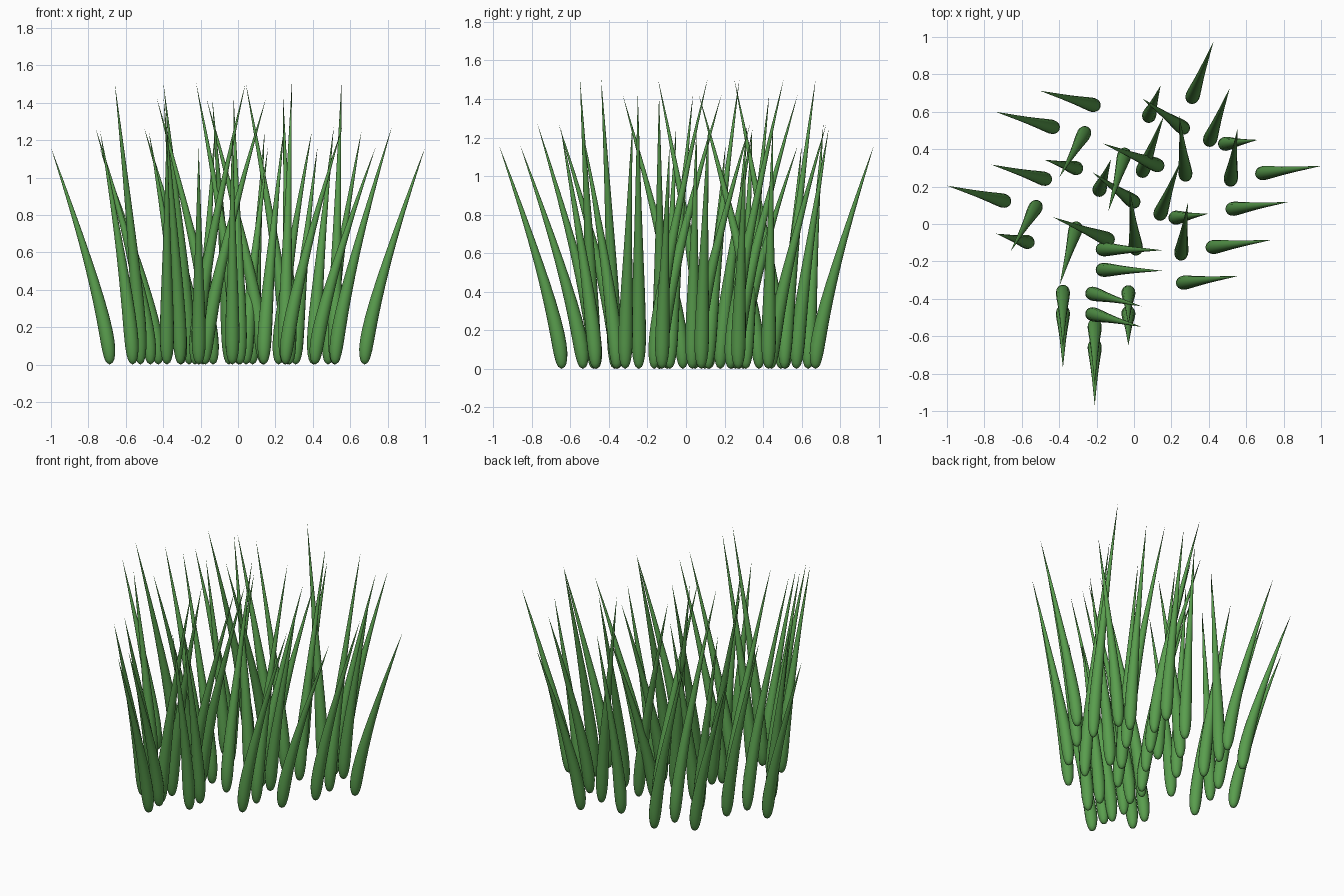
import bpy, bmesh
from math import cos, sin, pi, radians
from mathutils import Vector, Matrix

if "Cube" in bpy.data.objects:
    bpy.data.objects.remove(bpy.data.objects["Cube"])

SIDES = 16
green = bpy.data.materials.new("grass_green")
green.diffuse_color = (0.10, 0.34, 0.075, 1)
green.use_nodes = True
green.node_tree.nodes["Principled BSDF"].inputs["Base Color"].default_value = green.diffuse_color

# Radius along a blade: (fraction of curve, radius); rounded foot, long taper
PROFILE = [(0.0, 0.008), (0.012, 0.0175), (0.04, 0.025), (0.08, 0.031), (0.13, 0.0355),
           (0.19, 0.0375), (0.26, 0.0375), (0.34, 0.0355), (0.43, 0.032), (0.52, 0.0275),
           (0.61, 0.0225), (0.7, 0.0175), (0.8, 0.012), (0.9, 0.0065)]


def blade_mesh(name, base, tip, height):
    """Tapered round blade that rises straight then leans to its tip."""
    p0 = Vector((*base, 0.005))
    p1 = Vector((*base, height * 0.22))
    p2 = Vector((*tip, height))
    bm = bmesh.new()
    rings = []
    for t, r in PROFILE:
        c = p0 * (1 - t) ** 2 + p1 * 2 * t * (1 - t) + p2 * t * t
        d = (p1 - p0) * (1 - t) + (p2 - p1) * t
        q = Vector((0, 0, 1)).rotation_difference(d)
        rings.append([bm.verts.new(c + q @ Vector((r * cos(2 * pi * i / SIDES),
                                                   r * sin(2 * pi * i / SIDES), 0)))
                      for i in range(SIDES)])
    for a, b in zip(rings, rings[1:]):
        for i in range(SIDES):
            j = (i + 1) % SIDES
            bm.faces.new((a[i], a[j], b[j], b[i]))
    # Close the tip and the foot
    point = bm.verts.new(p2)
    foot = bm.verts.new((*base, 0))
    for i in range(SIDES):
        j = (i + 1) % SIDES
        bm.faces.new((rings[-1][i], rings[-1][j], point))
        bm.faces.new((rings[0][j], rings[0][i], foot))
    for f in bm.faces:
        f.smooth = True
    me = bpy.data.meshes.new(name)
    bm.to_mesh(me)
    bm.free()
    me.materials.append(green)
    return me


# Five blades of one tuft, relative to the outermost tip: tip, lean, height
BLADES = [
    ("outer_blade", (0, 0), (0, -0.325), 1.16),
    ("side_blade", (-0.17, 0.20), (0, -0.305), 1.27),
    ("upright_blade", (0.18, 0.32), (0, -0.18), 1.25),
    ("inner_blade", (0.36, 0.72), (0.325, -0.005), 1.425),
    ("tall_blade", (0.25, 0.42), (0.27, -0.07), 1.505),
]
meshes = [blade_mesh(n, (t[0] - l[0], t[1] - l[1]), t, h) for n, t, l, h in BLADES]

# Tufts: outermost tip position, rotation, offset of the second copy
TUFTS = [
    ((1.0, 0.31), 97, (-0.265, -0.395)),
    ((0.425, 0.975), 159, (-0.265, -0.395)),
    ((-0.74, 0.60), 255, (-0.26, -0.395)),
    ((-0.21, -0.86), 0, (0, -0.11)),
]
for (x, y), ang, (dx, dy) in TUFTS:
    for k in (0, 1):
        for me in meshes:
            ob = bpy.data.objects.new(me.name, me)
            ob.matrix_world = (Matrix.Translation((x + k * dx, y + k * dy, 0))
                               @ Matrix.Rotation(radians(ang), 4, 'Z'))
            bpy.context.collection.objects.link(ob)
